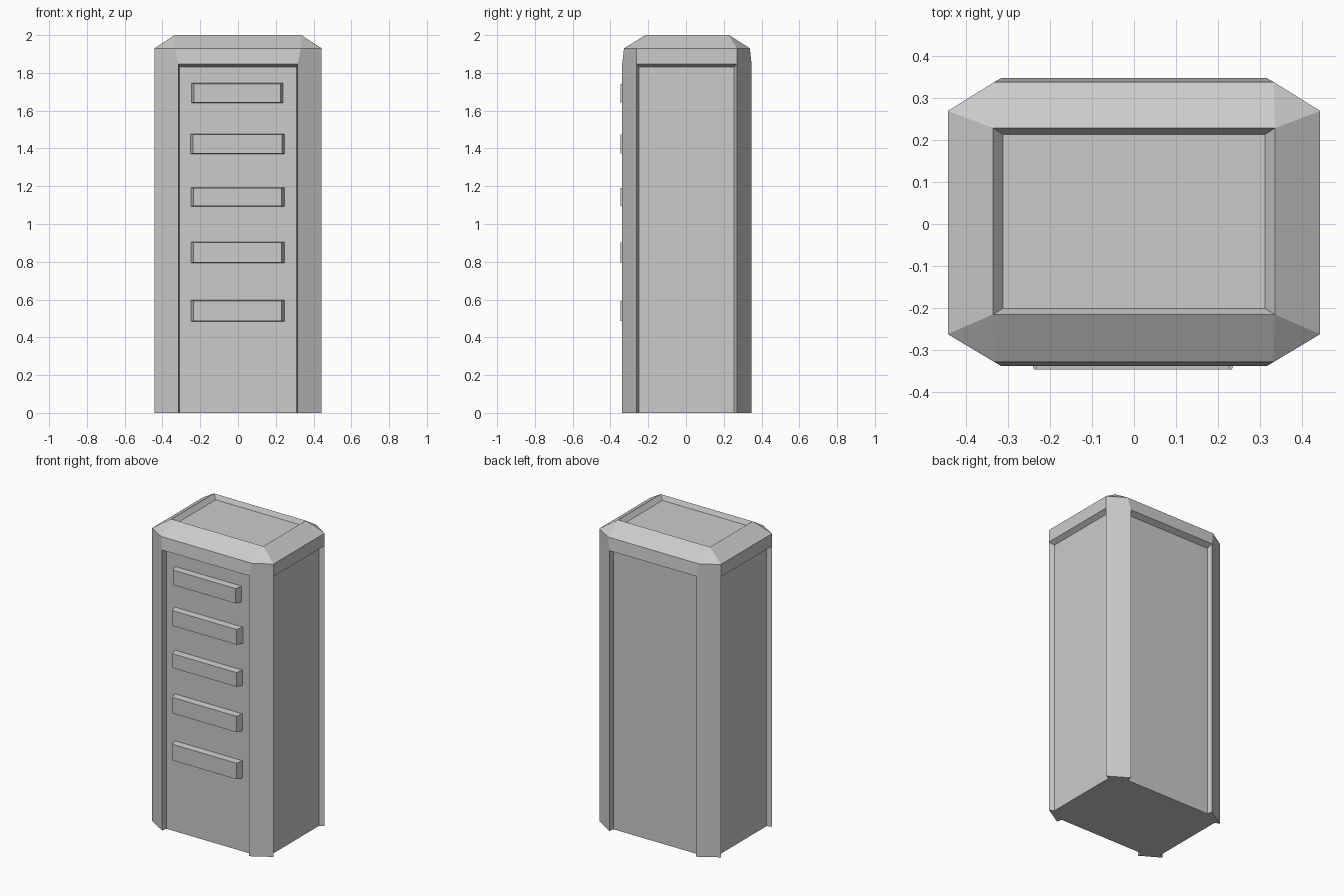
import bpy, bmesh
from mathutils import Vector

if "Cube" in bpy.data.objects:
    bpy.data.objects.remove(bpy.data.objects["Cube"])


def finish(name, bm):
    bmesh.ops.recalc_face_normals(bm, faces=bm.faces[:])
    mesh = bpy.data.meshes.new(name)
    bm.to_mesh(mesh)
    bm.free()
    obj = bpy.data.objects.new(name, mesh)
    bpy.context.collection.objects.link(obj)
    return obj


def octagon(hx, yf, yb, side_x, side_f, side_b, z):
    # counter-clockwise from front left; even edges are panels, odd edges are corner chamfers
    pts = [(-hx, yf), (hx, yf), (side_x, side_f), (side_x, side_b),
           (hx, yb), (-hx, yb), (-side_x, side_b), (-side_x, side_f)]
    return [Vector((x, y, z)) for x, y in pts]


def rectangle(hx, yf, yb, z):
    return [Vector((x, y, z)) for x, y in [(-hx, yf), (hx, yf), (hx, yb), (-hx, yb)]]


# Cabinet body: chamfered column, recessed panels, sloped cap with sunken top
bm = bmesh.new()


def ring(points):
    return [bm.verts.new(p) for p in points]


low = ring(octagon(0.316, -0.338, 0.347, 0.443, -0.262, 0.269, 0))
mid = ring(octagon(0.316, -0.338, 0.347, 0.443, -0.262, 0.269, 1.848))
cap = ring(octagon(0.332, -0.328, 0.338, 0.443, -0.262, 0.269, 1.93))
rim = ring(rectangle(0.335, -0.215, 0.228, 2.0))
sunk = ring(rectangle(0.312, -0.201, 0.213, 1.97))

base = []
for i in range(8):
    j = (i + 1) % 8
    bm.faces.new((mid[i], mid[j], cap[j], cap[i]))
    if i % 2:
        # corner post and the triangle above it
        bm.faces.new((low[i], low[j], mid[j], mid[i]))
        corner = rim[((i + 1) // 2) % 4]
        bm.faces.new((cap[i], cap[j], corner))
        continue
    # recessed panel between two posts
    k = i // 2
    along = (low[j].co - low[i].co).normalized()
    inward = Vector((-along.y, along.x, 0))
    margin, depth = ((0.006, 0.035), (0.014, 0.03))[k % 2]
    a = low[i].co + along * margin + inward * depth
    b = low[j].co - along * margin + inward * depth
    a0, b0 = bm.verts.new(a), bm.verts.new(b)
    up = Vector((0, 0, 1.83))
    a1, b1 = bm.verts.new(a + up), bm.verts.new(b + up)
    for f in ((a0, b0, b1, a1), (low[i], a0, a1, mid[i]),
              (b0, low[j], mid[j], b1), (a1, b1, mid[j], mid[i])):
        bm.faces.new(f)
    base += [low[i], a0, b0, low[j]]
    # cap slope
    bm.faces.new((cap[i], cap[j], rim[(k + 1) % 4], rim[k]))
bm.faces.new(base[::-1])
for k in range(4):
    n = (k + 1) % 4
    bm.faces.new((rim[k], rim[n], sunk[n], sunk[k]))
bm.faces.new(sunk)
finish("cabinet_body", bm)

# Front slats: tapered bars standing out of the front panel
slats = [(-0.247, 0.240, 1.64, 1.746), (-0.253, 0.248, 1.37, 1.478),
         (-0.251, 0.246, 1.092, 1.194), (-0.251, 0.246, 0.793, 0.906),
         (-0.251, 0.246, 0.483, 0.597)]
for n, (x0, x1, z0, z1) in enumerate(slats, 1):
    bm = bmesh.new()
    bmesh.ops.create_cube(bm, size=1)
    for v in bm.verts:
        front = v.co.y < 0
        tx, tz = (0.015, 0.004) if front else (0, 0)
        v.co = (x0 + tx if v.co.x < 0 else x1 - tx,
                -0.346 if front else -0.30,
                z0 + tz if v.co.z < 0 else z1 - tz)
    finish(f"front_slat_{n}", bm)
